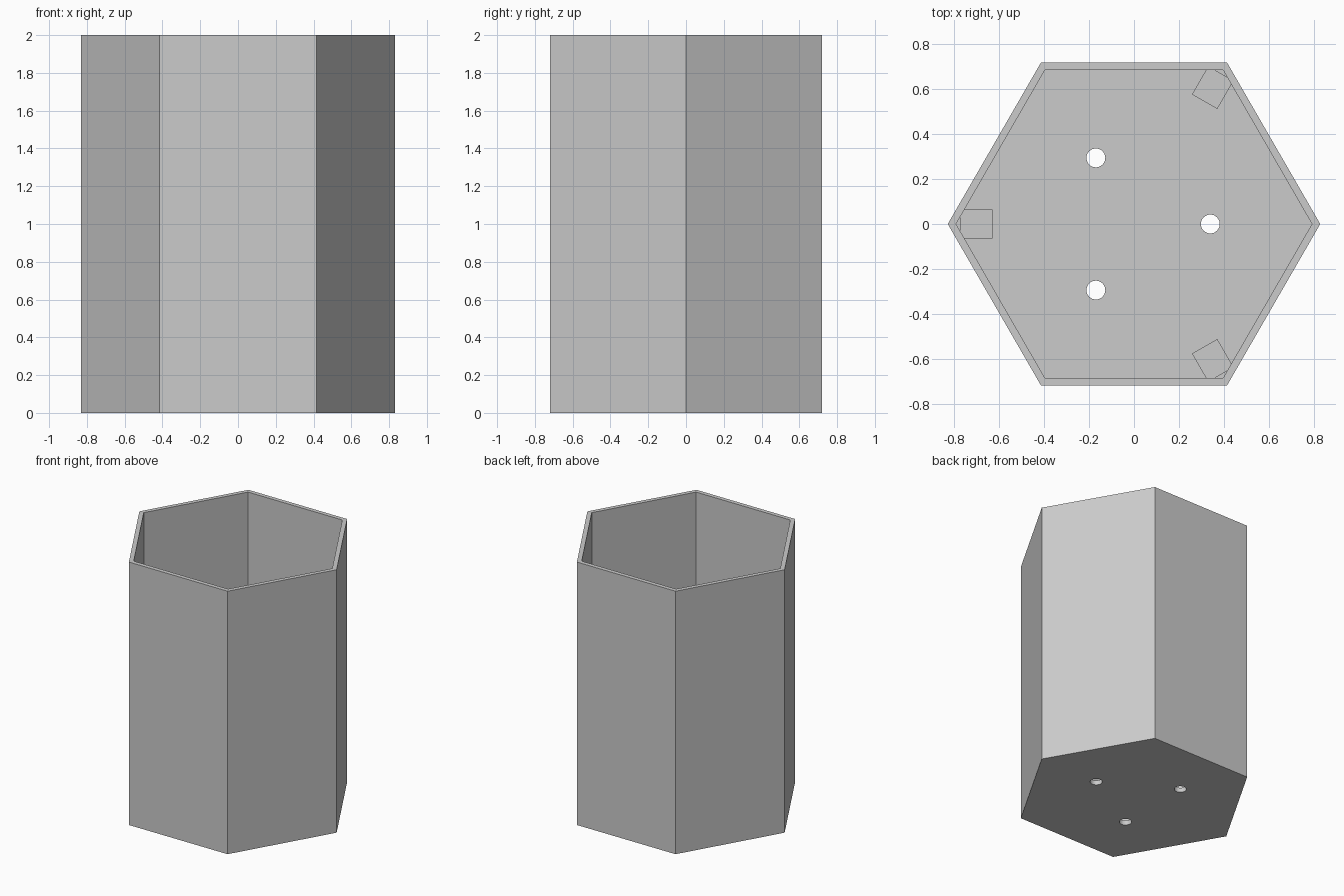
import bpy
from math import cos, sin, pi

WALL_R, CAVITY_R, HEIGHT, FLOOR = 0.83, 0.793, 2.0, 0.035

cube = bpy.data.objects.get("Cube")
if cube:
    bpy.data.objects.remove(cube, do_unlink=True)

grey = bpy.data.materials.new("light grey")
grey.use_nodes = True
colour = (0.6, 0.6, 0.6, 1)
grey.diffuse_color = colour
grey.node_tree.nodes["Principled BSDF"].inputs["Base Color"].default_value = colour


def prism(name, sides, radius, bottom, top, x=0, y=0):
    """Upright prism with its first corner towards +x."""
    base = [(radius * cos(2 * pi * i / sides), radius * sin(2 * pi * i / sides))
            for i in range(sides)]
    verts = [(px, py, z) for z in (bottom, top) for px, py in base]
    faces = [tuple(reversed(range(sides))), tuple(range(sides, 2 * sides))]
    for i in range(sides):
        j = (i + 1) % sides
        faces.append((i, j, j + sides, i + sides))
    mesh = bpy.data.meshes.new(name)
    mesh.from_pydata(verts, [], faces)
    mesh.materials.append(grey)
    obj = bpy.data.objects.new(name, mesh)
    obj.location = (x, y, 0)
    bpy.context.collection.objects.link(obj)
    return obj


def cut(target, cutter):
    """Subtract the cutter for good and remove it."""
    cutter.hide_render = True
    mod = target.modifiers.new("cut", "BOOLEAN")
    mod.operation, mod.solver, mod.object = "DIFFERENCE", "EXACT", cutter
    bpy.context.view_layer.objects.active = target
    bpy.ops.object.modifier_apply(modifier=mod.name)
    bpy.data.objects.remove(cutter, do_unlink=True)


# Open hexagonal pot with a thin floor
pot = prism("hexagonal_pot", 6, WALL_R, 0, HEIGHT)
cut(pot, prism("cavity", 6, CAVITY_R, FLOOR, HEIGHT + 0.1))

# Three drain holes
for k in range(3):
    a = 2 * pi * k / 3
    cut(pot, prism("drain_hole", 32, 0.042, -0.1, 0.1, 0.34 * cos(a), 0.34 * sin(a)))

# Three small support blocks in alternate inner corners
for k in range(3):
    a = pi / 3 + 2 * pi * k / 3
    bpy.ops.mesh.primitive_cube_add(
        size=1, location=(0.702 * cos(a), 0.702 * sin(a), FLOOR + 0.06), rotation=(0, 0, a))
    block = bpy.context.object
    block.name = f"support_block_{k + 1}"
    block.scale = (0.145, 0.13, 0.14)
    block.data.materials.append(grey)
